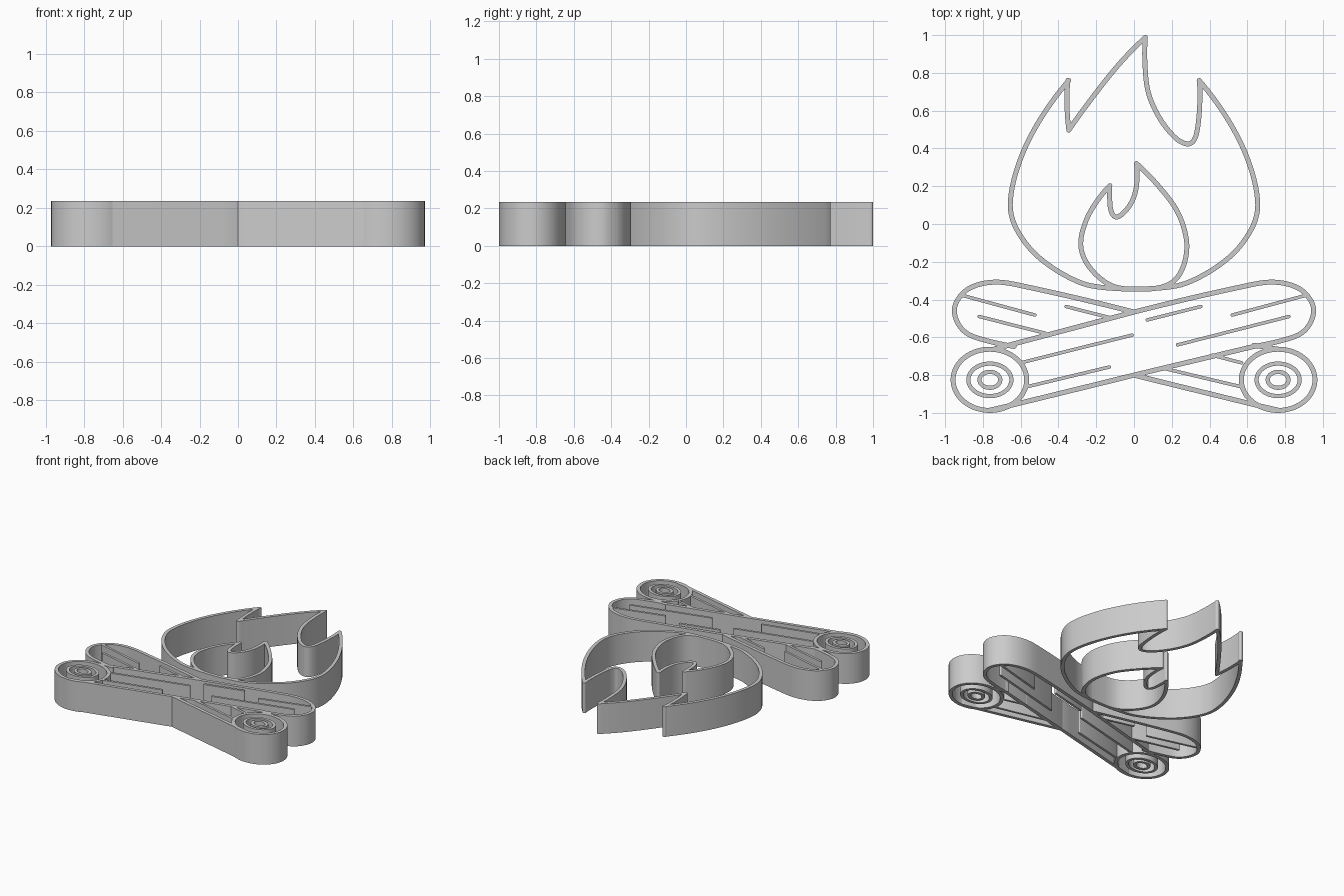
import bpy
import bmesh
import math
from mathutils import Vector
from mathutils.geometry import interpolate_bezier

cube = bpy.data.objects.get("Cube")
if cube:
    bpy.data.objects.remove(cube, do_unlink=True)

HEIGHT = 0.235
WALL = 0.013      # half widths of the upright walls
GRAIN = 0.009

grey = bpy.data.materials.new("light_grey")
grey.use_nodes = True
grey.diffuse_color = (0.6, 0.6, 0.6, 1)
grey.node_tree.nodes["Principled BSDF"].inputs["Base Color"].default_value = (0.6, 0.6, 0.6, 1)


def mirror(pts):
    return [(-x, y) for x, y in pts]


def smooth(pts, steps=8):
    """Smooth path through the points, as a list of 2D vectors."""
    p = [Vector(q) for q in pts]
    if len(p) < 3:
        return p
    tan = [(p[i + 1] - p[i - 1]).normalized() for i in range(1, len(p) - 1)]
    first = (2 * (p[1] - p[0]).normalized() - tan[0]).normalized()
    last = (2 * (p[-1] - p[-2]).normalized() - tan[-1]).normalized()
    tan = [first] + tan + [last]
    path = [p[0]]
    for a, b, ta, tb in zip(p, p[1:], tan, tan[1:]):
        reach = (b - a).length / 3
        path += interpolate_bezier(a, a + ta * reach, b - tb * reach, b, steps + 1)[1:]
    return path


def ellipse(x, y, rx, ry, n=56):
    angles = [2 * math.pi * i / n for i in range(n)]
    return [Vector((x + rx * math.cos(a), y + ry * math.sin(a))) for a in angles]


def add_wall(bm, path, half, closed=False):
    """Upright wall along a path; open ends are rounded."""
    n = len(path)
    rows, dirs = [], []
    for i, p in enumerate(path):
        nxt = path[(i + 1) % n] if closed else path[min(i + 1, n - 1)]
        prv = path[i - 1] if closed else path[max(i - 1, 0)]
        d = (nxt - prv).normalized()
        side = Vector((-d.y, d.x)) * half
        dirs.append(d)
        rows.append([bm.verts.new((q.x, q.y, 0)) for q in (p + side, p - side)])
    pairs = list(zip(rows, rows[1:]))
    if closed:
        pairs.append((rows[-1], rows[0]))
    faces = [bm.faces.new((a[0], a[1], b[1], b[0])) for a, b in pairs]
    if not closed:
        for p, d, (left, right) in ((path[0], -dirs[0], rows[0][::-1]),
                                    (path[-1], dirs[-1], rows[-1])):
            side = Vector((-d.y, d.x))
            arc = []
            for k in range(1, 6):
                a = math.pi * k / 6
                q = p + (side * math.cos(a) + d * math.sin(a)) * half
                arc.append(bm.verts.new((q.x, q.y, 0)))
            faces.append(bm.faces.new([right, left] + arc))
    up = bmesh.ops.extrude_face_region(bm, geom=faces, use_keep_orig=True)["geom"]
    bmesh.ops.translate(bm, vec=(0, 0, HEIGHT),
                        verts=[v for v in up if isinstance(v, bmesh.types.BMVert)])


def build(name, paths, half=WALL, closed=False):
    bm = bmesh.new()
    for path in paths:
        add_wall(bm, path, half, closed)
    bmesh.ops.recalc_face_normals(bm, faces=bm.faces)
    mesh = bpy.data.meshes.new(name)
    bm.to_mesh(mesh)
    bm.free()
    mesh.materials.append(grey)
    obj = bpy.data.objects.new(name, mesh)
    bpy.context.collection.objects.link(obj)
    bpy.ops.object.select_all(action='DESELECT')
    obj.select_set(True)
    bpy.context.view_layer.objects.active = obj
    bpy.ops.object.shade_smooth_by_angle(angle=math.radians(35))


# Outer flame: round body, then the edges between its tips
body = [(.12, -.34), (.29, -.308), (.5, -.18), (.62, -.03), (.655, .105),
        (.61, .32), (.505, .54), (.345, .76)]
build("outer_flame", [
    smooth(mirror(body[::-1]) + body),
    smooth([(.345, .76), (.349, .66), (.337, .51), (.315, .44), (.28, .424),
            (.215, .46), (.13, .57), (.075, .7), (.058, .85), (.06, .987)]),
    smooth([(.06, .987), (-.08, .845), (-.235, .65), (-.345, .497)]),
    smooth([(-.345, .497), (-.355, .635), (-.35, .76)]),
])

# Inner flame
build("inner_flame", [
    smooth([(-.128, .203), (-.2, .115), (-.255, .015), (-.282, -.1), (-.26, -.19),
            (-.19, -.278), (-.1, -.333), (.03, -.345), (.15, -.333), (.225, -.288),
            (.27, -.195), (.277, -.08), (.23, .065), (.135, .195), (.013, .32)]),
    smooth([(-.128, .203), (-.129, .14), (-.12, .065), (-.093, .037),
            (-.045, .07), (-.006, .13), (.014, .21), (.013, .32)]),
])

# Log outlines: rounded far ends, shared crossing edges
cap = [(0, -.466), (.59, -.328), (.745, -.308), (.876, -.343), (.945, -.425),
       (.942, -.505), (.89, -.575), (.8, -.612), (.635, -.648)]
low_edge = [(0, -.8), (-.64, -.957), (-.77, -.987)]
build("front_log", [
    smooth(cap),
    smooth([(0, -.466), (-.74, -.662)]),
    smooth([(.635, -.648), (0, -.8)]),
    smooth(low_edge),
])
build("back_log", [
    smooth(mirror(cap)),
    smooth(mirror(low_edge)),
    smooth([(.635, -.642), (.77, -.664)]),
])

# Cut log ends with growth rings
for side, label in ((-1, "right"), (1, "left")):
    x, y = side * .763, -.825
    build(label + "_log_end", [ellipse(x, y, .195, .162)], closed=True)
    build(label + "_growth_rings",
          [ellipse(x, y, .114, .086), ellipse(x, y, .055, .042)], .011, True)

# Bark grain lines
grain = [
    [(.52, -.482), (.92, -.375)], [(.23, -.64), (.82, -.49)],
    [(.07, -.508), (.355, -.437)], [(-.6, -.735), (-.01, -.588)],
    [(-.56, -.86), (-.13, -.757)],
    [(-.92, -.375), (-.525, -.482)], [(-.82, -.49), (-.47, -.578)],
    [(-.36, -.437), (-.13, -.495)],
    [(.415, -.695), (.57, -.735)], [(.16, -.765), (.56, -.86)],
]
build("bark_grain", [smooth(line) for line in grain], GRAIN)
